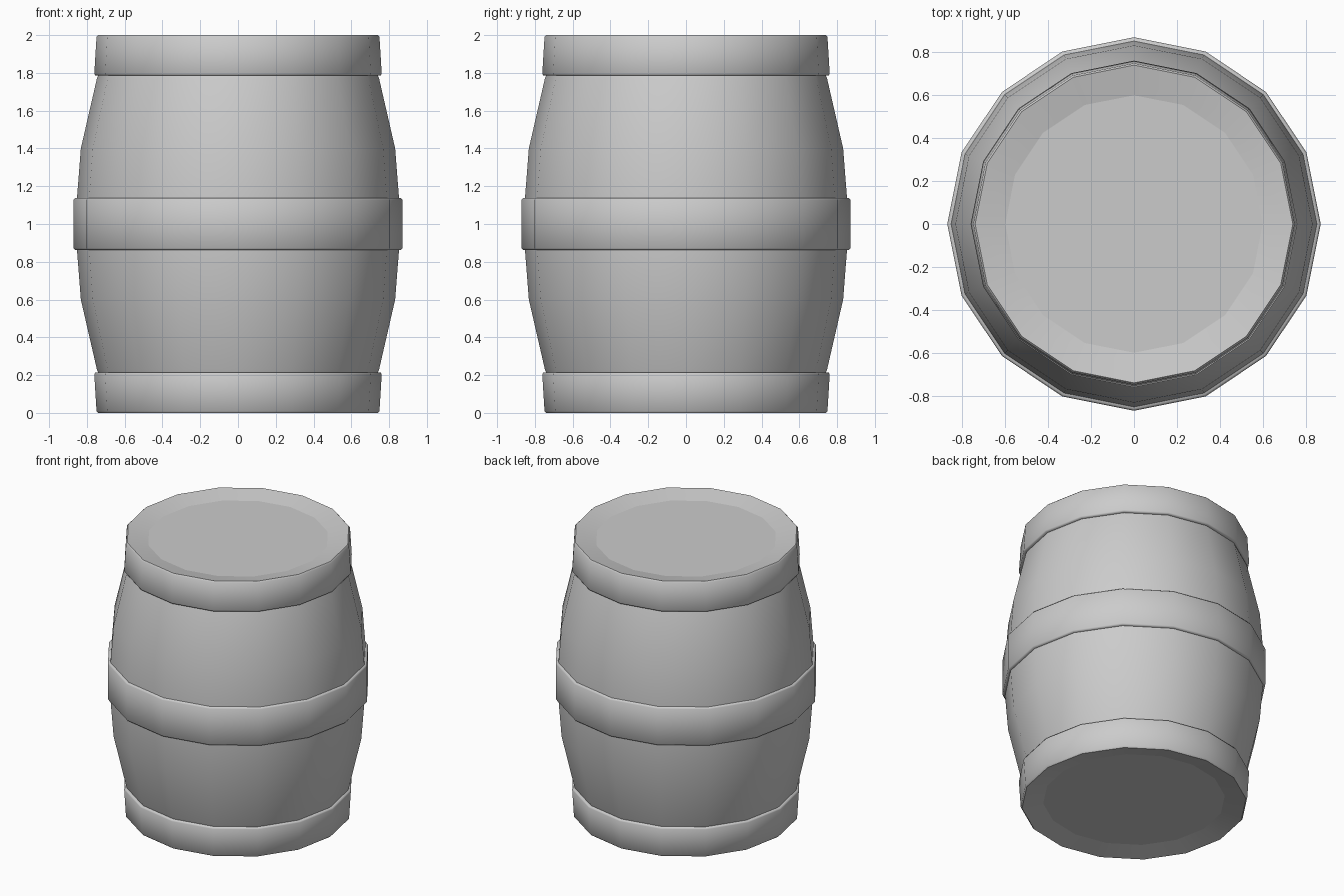
import bpy
import bmesh
from math import cos, sin, tau, radians

SIDES = 16

cube = bpy.data.objects.get("Cube")
if cube:
    bpy.data.objects.remove(cube, do_unlink=True)

grey = bpy.data.materials.new("plain_grey")
grey.use_nodes = True
colour = (0.6, 0.6, 0.6, 1)
grey.diffuse_color = colour
grey.node_tree.nodes["Principled BSDF"].inputs["Base Color"].default_value = colour


def lathe(name, profile, cap=False, angle=40):
    """Turn (radius, z) points about z; optionally close the last ring."""
    bm = bmesh.new()
    rings = [[bm.verts.new((r * cos(tau * i / SIDES), r * sin(tau * i / SIDES), z))
              for i in range(SIDES)] for r, z in profile]
    for low, high in zip(rings, rings[1:]):
        for i in range(SIDES):
            j = (i + 1) % SIDES
            bm.faces.new((low[i], low[j], high[j], high[i]))
    if cap:
        bm.faces.new(rings[-1])
    mesh = bpy.data.meshes.new(name)
    bm.to_mesh(mesh)
    bm.free()
    mesh.materials.append(grey)
    obj = bpy.data.objects.new(name, mesh)
    bpy.context.collection.objects.link(obj)
    bpy.ops.object.select_all(action="DESELECT")
    obj.select_set(True)
    bpy.context.view_layer.objects.active = obj
    bpy.ops.object.shade_smooth_by_angle(angle=radians(angle))
    return obj


def flipped(profile):
    """Mirror a profile about the middle height, keeping faces outward."""
    return [(r, 2 - z) for r, z in reversed(profile)]


# Bulging staves
lower = [(0.735, 0.2), (0.747, 0.23), (0.832, 0.6), (0.853, 0.87)]
lathe("staves", lower + flipped(lower))

# Middle hoop with softened lips
lip = [(0.845, 0.862), (0.862, 0.862), (0.87, 0.872)]
lathe("middle_hoop", lip + flipped(lip), angle=60)

# Tapered end hoops
top_hoop = [(0.735, 1.785), (0.755, 1.785), (0.761, 1.795),
            (0.749, 1.99), (0.74, 2.0)]
lathe("top_hoop", top_hoop, angle=60)
lathe("bottom_hoop", flipped(top_hoop), angle=60)

# Dished heads: sloping ring around a flat centre
lathe("top_head_slope", [(0.74, 2.0), (0.6, 1.97)])
lathe("top_head", [(0.6, 1.97)], cap=True)
lathe("bottom_head_slope", [(0.6, 0.03), (0.74, 0.0)])
bottom = lathe("bottom_head", [(0.6, 0.03)], cap=True)
bottom.data.flip_normals()
